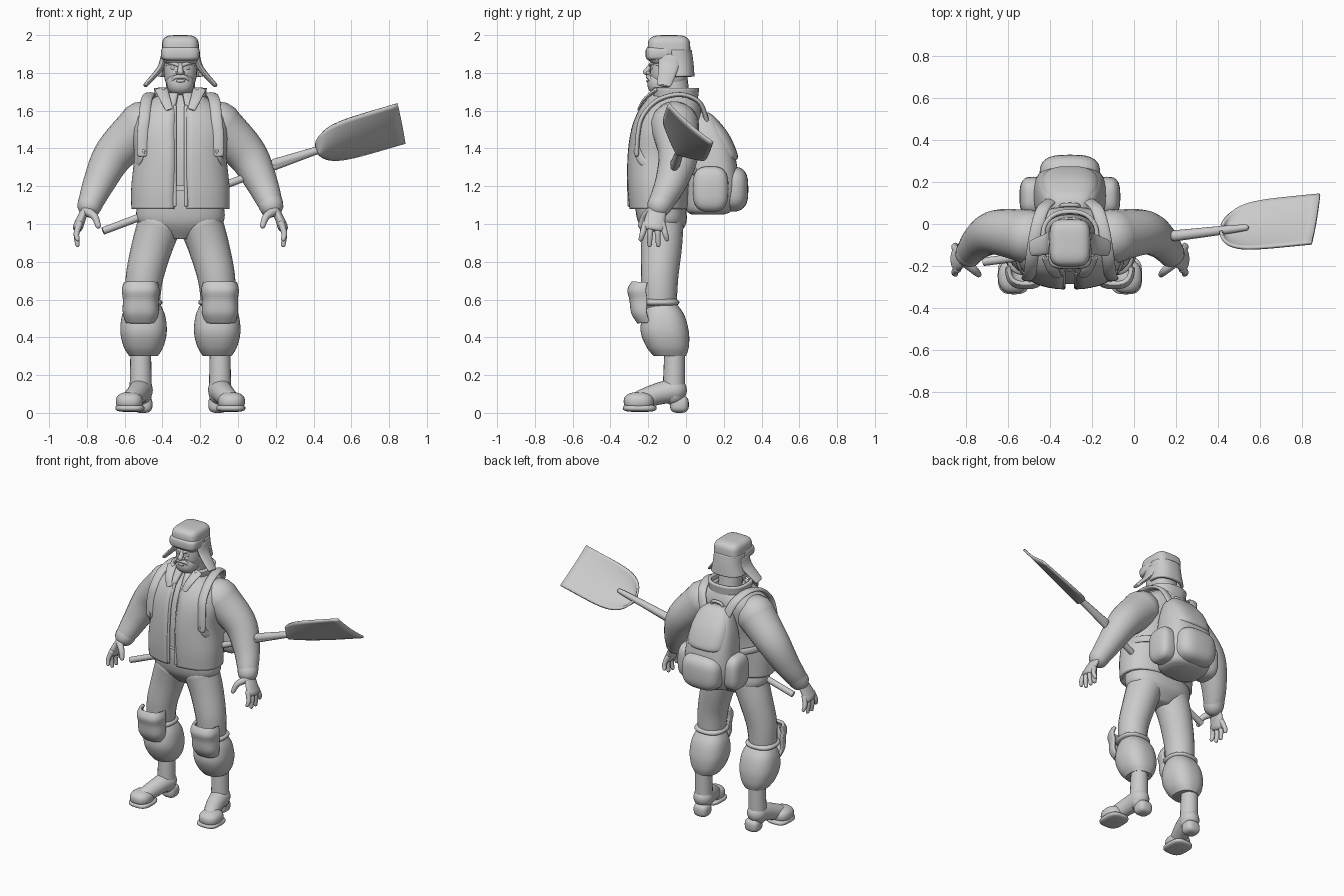
import bpy, bmesh, math
from mathutils import Vector

if "Cube" in bpy.data.objects:
    bpy.data.objects.remove(bpy.data.objects["Cube"])

CENTRE_X = -.305  # the figure stands left of the shovel blade
X_AXIS, Y_AXIS, Z_AXIS = Vector((1, 0, 0)), Vector((0, 1, 0)), Vector((0, 0, 1))

clay = bpy.data.materials.new("plain grey")
clay.use_nodes = True
GREY = (.6, .6, .6, 1)
clay.diffuse_color = GREY
clay.node_tree.nodes["Principled BSDF"].inputs["Base Color"].default_value = GREY
built = []


def smooth(points, steps=6):
    """Catmull-Rom interpolation of equal-length tuples."""
    padded = [points[0], *points, points[-1]]
    result = []
    for before, start, end, after in zip(padded, padded[1:], padded[2:], padded[3:]):
        for k in range(steps):
            t = k / steps
            result.append([q + t / 2 * (r - p + t * (2 * p - 5 * q + 4 * r - s + t * (3 * (q - r) + s - p)))
                           for p, q, r, s in zip(before, start, end, after)])
    return result + [list(points[-1])]


def rounded_unit(angle, power):
    """Point on a unit circle that grows squarer with power."""
    return [math.copysign(abs(v) ** (2 / power), v) for v in (math.cos(angle), math.sin(angle))]


def skin(name, rings, closed=True, thick=0, mirror=False, offset=CENTRE_X):
    """Bridge rings of points into one surface."""
    bm = bmesh.new()
    rows = [[bm.verts.new(p) for p in ring] for ring in rings]
    count = len(rows[0])
    for low, high in zip(rows, rows[1:]):
        for i in range(count if closed else count - 1):
            j = (i + 1) % count
            bm.faces.new((low[i], low[j], high[j], high[i]))
    if closed:
        bm.faces.new(rows[0][::-1])
        bm.faces.new(rows[-1])
    bmesh.ops.recalc_face_normals(bm, faces=bm.faces[:])
    mesh = bpy.data.meshes.new(name)
    bm.to_mesh(mesh)
    bm.free()
    mesh.materials.append(clay)
    obj = bpy.data.objects.new(name, mesh)
    obj.location.x = offset
    bpy.context.collection.objects.link(obj)
    if thick:
        solid = obj.modifiers.new("thickness", "SOLIDIFY")
        solid.thickness, solid.offset = thick, 0
    if mirror:
        obj.modifiers.new("mirror", "MIRROR").use_mirror_merge = False
    built.append(obj)


def loft(name, sections, x=0, arc=None, power=2.4, **options):
    """Horizontal sections are (height, half width, front, back); arc leaves the wall open."""
    start, end = map(math.radians, arc or (0, 360))
    count = 48
    rings = []
    for z, half, front, back in smooth(sections):
        ring = []
        for i in range(count + bool(arc)):
            c, s = rounded_unit(start + (end - start) * i / count, power)
            ring.append((x + half * c, (front + back) / 2 + (back - front) / 2 * s, z))
        rings.append(ring)
    skin(name, rings, closed=not arc, **options)


def blob(name, centre, size, power=2, **options):
    """Rounded lump with the given half sizes."""
    count = 32
    rings = []
    for k in range(-9, 10):
        width, height = rounded_unit(k / 9 * 1.5, power)
        ring = []
        for i in range(count):
            c, s = rounded_unit(math.tau * i / count, power)
            unit = (c * width, s * width, height)
            ring.append([m + h * u for m, h, u in zip(centre, size, unit)])
        rings.append(ring)
    skin(name, rings, **options)


def tube(name, path, radius, end_radius=None, ref=Y_AXIS, flat=1, rounded=True, **options):
    """Tapered tube along a path; ref is its width direction and flat thins the other one."""
    end_radius = end_radius or radius
    spots = [Vector(p) for p in smooth(path)]
    last = len(spots) - 1
    stations = [(p, radius + (end_radius - radius) * i / last,
                 (spots[min(i + 1, last)] - spots[max(i - 1, 0)]).normalized())
                for i, p in enumerate(spots)]

    def dome(station, sign):
        p, r, t = station
        return [(p + t * sign * r * flat * math.sin(a), r * (1 - flat + flat * math.cos(a)), t)
                for a in (.4, .8, 1.2, 1.5)]

    if rounded:
        stations = dome(stations[0], -1)[::-1] + stations + dome(stations[-1], 1)
    angles = [math.tau * i / 20 for i in range(20)]
    rings = []
    for p, r, t in stations:
        across = (ref - t * ref.dot(t)).normalized()
        up = t.cross(across)
        rings.append([p + r * (math.cos(a) * across + flat * math.sin(a) * up) for a in angles])
    skin(name, rings, **options)


# Jacket, open down the front, over an inner shirt
jacket = [(1.08, .25, -.29, 0), (1.2, .25, -.3, .01), (1.36, .235, -.3, .03), (1.5, .245, -.28, .06),
          (1.6, .21, -.24, .07), (1.69, .09, -.17, .04)]
loft("jacket", jacket, arc=(-85, 265), thick=.02)
loft("shirt", [(z, half - .02, front + .015, back - .02) for z, half, front, back in jacket[1:]])
tube("jacket_front_edge", [(.03, -.3, 1.1), (.03, -.3, 1.3), (.03, -.28, 1.5), (.03, -.23, 1.62)], .01, mirror=True)
tube("collar_lapel", [(.1, -.16, 1.71), (.08, -.22, 1.66), (.06, -.25, 1.61)], .035, .02,
     ref=X_AXIS, flat=.3, mirror=True)
loft("collar", [(1.64, .12, -.17, .05), (1.72, .13, -.19, .06)], arc=(-55, 235), thick=.02)

# Sleeves, cuffs and hands
tube("sleeve", [(.2, -.06, 1.52), (.35, -.04, 1.37), (.43, -.08, 1.22), (.48, -.14, 1.1)], .13, .062, mirror=True)
tube("cuff", [(.47, -.12, 1.13), (.48, -.14, 1.1)], .066, mirror=True)
tube("palm", [(.49, -.14, 1.1), (.52, -.16, 1.04), (.54, -.17, .99)], .045, .06, flat=.45, mirror=True)
for i in range(4):
    spread = i - 1.5
    low = .89 + .03 * (abs(spread) > 1)
    tube("finger", [(.535, -.17 + .03 * spread, 1), (.55, -.17 + .04 * spread, .95),
                    (.545, -.17 + .046 * spread, low)], .018, .012, mirror=True)
tube("thumb", [(.5, -.18, 1.07), (.455, -.22, 1.04), (.435, -.24, .99)], .025, .014, mirror=True)

# Trousers
loft("trouser_hips", [(.92, .07, -.19, -.06), (1, .22, -.25, 0), (1.1, .23, -.27, 0), (1.18, .22, -.27, 0)])
tube("trouser_thigh", [(.11, -.13, 1), (.15, -.13, .88), (.19, -.14, .72), (.2, -.14, .58)], .118, .09, mirror=True)
loft("trouser_calf", [(.3, .075, -.17, 0), (.35, .105, -.21, .015), (.43, .123, -.24, .015),
                      (.52, .113, -.23, -.01), (.59, .08, -.2, -.06)], x=.195, mirror=True)

# Knee pads and their straps
loft("knee_pad", [(.48, .07, -.25, -.1), (.53, .085, -.28, -.1), (.6, .085, -.29, -.08),
                  (.65, .09, -.3, -.08), (.69, .08, -.28, -.09)],
     x=.21, arc=(-175, -5), power=3, thick=.02, mirror=True)
blob("knee_strap", (.2, -.14, .585), (.105, .105, .025), power=2.5, mirror=True)

# Boots
tube("boot_shaft", [(.21, -.06, .33), (.21, -.065, .1)], .054, .06, mirror=True)
tube("boot_instep", [(.21, -.06, .12), (.23, -.15, .1), (.26, -.24, .07)], .065, .05, ref=X_AXIS, mirror=True)
blob("boot_toe", (.27, -.25, .06), (.072, .08, .05), power=2.4, mirror=True)
blob("boot_sole", (.267, -.245, .025), (.077, .09, .02), power=3, mirror=True)
blob("boot_heel", (.2, -.035, .045), (.052, .05, .045), power=3, mirror=True)

# Head
tube("neck", [(0, -.05, 1.6), (0, -.07, 1.78)], .077)
blob("head", (0, -.09, 1.82), (.088, .1, .12), power=2.5)
blob("beard", (0, -.13, 1.745), (.073, .075, .065), power=2.3)
tube("nose", [(0, -.18, 1.85), (0, -.21, 1.805)], .01, .017)
blob("nostril", (.013, -.2, 1.8), (.011, .011, .01), mirror=True)
tube("eyebrow", [(.01, -.185, 1.84), (.04, -.18, 1.85), (.07, -.15, 1.845)], .011, .008, mirror=True)
blob("eye", (.036, -.175, 1.825), (.016, .013, .01), mirror=True)
tube("cheek", [(.03, -.175, 1.8), (.06, -.15, 1.8)], .014, mirror=True)
tube("moustache", [(0, -.2, 1.78), (.03, -.195, 1.775), (.05, -.175, 1.745)], .013, .008, mirror=True)
blob("lower_lip", (0, -.2, 1.757), (.025, .011, .008))

# Fur hat with front plate, neck guard and ear flaps
blob("hat_crown", (0, -.09, 1.92), (.098, .113, .08), power=4)
blob("hat_front_plate", (0, -.14, 1.902), (.103, .074, .04), power=4)
loft("hat_neck_guard", [(1.78, .11, -.13, .035), (1.85, .095, -.13, .03), (1.92, .092, -.13, .02)],
     arc=(-12, 192), thick=.02)
tube("hat_ear_flap", [(.085, -.085, 1.88), (.11, -.095, 1.82), (.18, -.115, 1.74)], .065, .038, flat=.32, mirror=True)

# Backpack
loft("backpack_body", [(1.05, .11, .03, .2), (1.08, .155, 0, .25), (1.2, .175, 0, .28), (1.4, .16, 0, .25),
                       (1.54, .12, .03, .17), (1.58, .07, .05, .12)], power=2.8)
loft("backpack_lid", [(1.33, .1, .1, .25), (1.36, .14, .06, .275), (1.47, .135, .05, .23),
                      (1.56, .1, .05, .16), (1.59, .06, .06, .12)], power=2.8)
blob("backpack_rear_pocket", (0, .23, 1.185), (.145, .1, .12), power=3)
blob("backpack_side_pocket", (.175, .13, 1.185), (.065, .095, .12), power=3, mirror=True)
tube("backpack_handle", [(-.045, .08, 1.57), (-.03, .09, 1.61), (.03, .09, 1.61), (.045, .08, 1.57)], .01)
tube("shoulder_strap", [(.09, .11, 1.55), (.13, .07, 1.645), (.16, -.03, 1.685), (.18, -.15, 1.655),
                        (.19, -.23, 1.57), (.2, -.255, 1.47), (.2, -.26, 1.37)], .03, ref=X_AXIS, flat=.42, mirror=True)
tube("strap_return", [(.2, -.26, 1.39), (.22, -.225, 1.33), (.24, -.13, 1.3), (.22, -.03, 1.29), (.15, .05, 1.28)],
     .023, ref=Z_AXIS, flat=.4, mirror=True)

# Shovel with a dished blade
along = Vector((.446, .052, .14))
across = Vector((.128, .75, -.656)).normalized()
normal = along.cross(across).normalized()
base = Vector((.42, -.03, 1.39))
tube("shovel_handle", [(-.715, -.18, .963), base], .02, offset=0, rounded=False)
tube("shovel_socket", [base - along / 2, base, base + along / 4], .027, .015, ref=across, offset=0)
blade = []
for k in range(1, 21):
    u = (k / 20) ** 2
    half = .157 * math.sqrt(1 - (1 - u) ** 6)
    blade.append([base + along * u + across * half * w + normal * (1 - u * .8) * .045 * (w * w - .6)
                  for w in (i / 8 for i in range(-8, 9))])
skin("shovel_blade", blade, closed=False, thick=.014, offset=0)

# Smooth shading that keeps hard edges
bpy.ops.object.select_all(action="DESELECT")
for obj in built:
    obj.select_set(True)
bpy.context.view_layer.objects.active = built[0]
bpy.ops.object.shade_smooth_by_angle(angle=math.radians(50))
